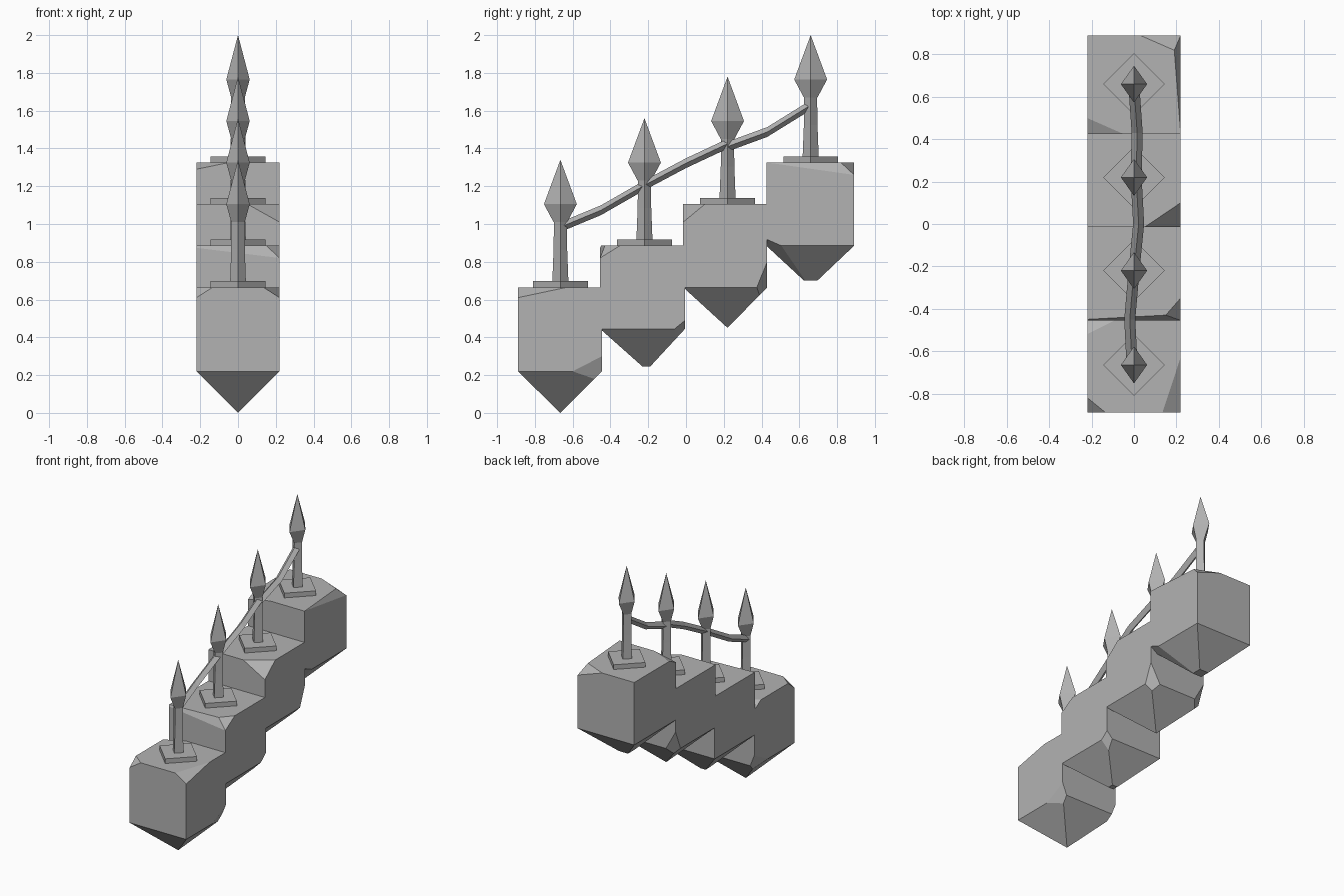
import bpy, bmesh
from mathutils import Vector

if "Cube" in bpy.data.objects:
    bpy.data.objects.remove(bpy.data.objects["Cube"], do_unlink=True)

stone = bpy.data.materials.new("grey_stone")
stone.use_nodes = True
GREY = (0.45, 0.45, 0.45, 1)
stone.diffuse_color = GREY
stone.node_tree.nodes["Principled BSDF"].inputs["Base Color"].default_value = GREY


def square(c, rx, ry):
    return [(c[0] + sx * rx, c[1] + sy * ry, c[2])
            for sx, sy in ((-1, -1), (1, -1), (1, 1), (-1, 1))]


def diamond(c, rx, ry):
    return [(c[0] + sx * rx, c[1] + sy * ry, c[2])
            for sx, sy in ((0, -1), (1, 0), (0, 1), (-1, 0))]


def upright_diamond(c, r):
    return [(c[0] + sx * r, c[1], c[2] + sz * r)
            for sx, sz in ((0, -1), (1, 0), (0, 1), (-1, 0))]


def loft(name, rings, cuts=()):
    """Skin four-sided rings into a solid, then slice off chips."""
    bm = bmesh.new()
    loops = [[bm.verts.new(p) for p in ring] for ring in rings]
    for a, b in zip(loops, loops[1:]):
        for i in range(4):
            j = (i + 1) % 4
            bm.faces.new((a[i], a[j], b[j], b[i]))
    bm.faces.new(loops[0][::-1])
    bm.faces.new(loops[-1])
    bmesh.ops.remove_doubles(bm, verts=bm.verts, dist=0.0005)
    centre = sum((v.co for v in bm.verts), Vector()) / len(bm.verts)
    for cut in cuts:
        p, q, r = map(Vector, cut)
        n = (q - p).cross(r - p).normalized()
        if n.dot(centre - p) > 0:
            n = -n
        bmesh.ops.bisect_plane(bm, geom=bm.verts[:] + bm.edges[:] + bm.faces[:],
                               dist=1e-5, plane_co=p, plane_no=n, clear_outer=True)
        rim = [e for e in bm.edges if e.is_boundary]
        bmesh.ops.holes_fill(bm, edges=rim, sides=0)
    bmesh.ops.recalc_face_normals(bm, faces=bm.faces)
    mesh = bpy.data.meshes.new(name)
    bm.to_mesh(mesh)
    bm.free()
    mesh.materials.append(stone)
    obj = bpy.data.objects.new(name, mesh)
    bpy.context.collection.objects.link(obj)
    return obj


def mirrored(cut):
    return [(-x, y, z) for x, y, z in cut]


W = 0.22
# Chipped corners of each step, three points per slicing plane
low_chip = [(W, -0.445, 0.30), (W, -0.60, 0.22), (0.18, -0.485, 0.18)]
mid_chip = [(W, 0.43, 0.80), (W, 0.375, 0.665), (0.18, 0.39, 0.63)]
chips = [
    [[(W, -0.63, 0.665), (0.15, -0.89, 0.655), (W, -0.89, 0.61)],
     [(-W, -0.82, 0.665), (-0.15, -0.89, 0.655), (-W, -0.89, 0.61)],
     [(-W, -0.52, 0.665), (-0.07, -0.445, 0.665), (-W, -0.445, 0.62)],
     low_chip, mirrored(low_chip)],
    [[(W, -0.35, 0.885), (0.15, -0.43, 0.885), (W, -0.455, 0.82)],
     [(0.15, -0.43, 0.885), (-W, -0.45, 0.885), (W, -0.455, 0.82)],
     [(W, -0.005, 0.49), (W, -0.06, 0.445), (0.18, -0.04, 0.42)]],
    [[(W, 0.10, 1.105), (0.05, -0.015, 1.105), (W, -0.015, 1.01)],
     mid_chip, mirrored(mid_chip)],
    [[(W, 0.43, 1.325), (0.19, 0.82, 1.325), (W, 0.89, 1.26)],
     [(0.03, 0.89, 1.325), (0.19, 0.82, 1.325), (W, 0.89, 1.26)],
     [(-W, 0.50, 1.325), (-0.05, 0.425, 1.325), (-W, 0.425, 1.29)],
     [(W, 0.425, 0.92), (W, 0.505, 0.885), (0.17, 0.425, 0.885)]],
]

# Steps: front y, back y, cube bottom, top, tip y, tip z, tip half size
steps = [
    (-0.89, -0.445, 0.22, 0.665, -0.665, 0.0, 0.0),
    (-0.455, -0.005, 0.445, 0.885, -0.21, 0.245, 0.02),
    (-0.015, 0.43, 0.665, 1.105, 0.22, 0.45, 0.0),
    (0.425, 0.89, 0.885, 1.325, 0.66, 0.70, 0.035),
]
posts = [-0.665, -0.22, 0.22, 0.66]
for k, (y0, y1, low, top, ty, tz, tr) in enumerate(steps):
    mid, half = (y0 + y1) / 2, (y1 - y0) / 2
    loft(f"step_{k + 1}", [square((0, ty, tz), tr, tr),
                           square((0, mid, low), W, half),
                           square((0, mid, top), W, half)], chips[k])
    # Post foot, shaft and spear head
    y = posts[k]
    loft(f"post_foot_{k + 1}", [diamond((0, y, top - 0.02), 0.145, 0.145),
                                diamond((0, y, top + 0.033), 0.145, 0.145)])
    shaft = [(0.02, 0.042, 0.043), (0.2, 0.036, 0.036), (0.36, 0.036, 0.034)]
    loft(f"post_shaft_{k + 1}",
         [diamond((0, y, top + h), rx, ry) for h, rx, ry in shaft])
    head = [(0.345, 0.036, 0.036), (0.44, 0.062, 0.087), (0.675, 0, 0)]
    loft(f"spear_head_{k + 1}",
         [diamond((0, y, top + h), rx, ry) for h, rx, ry in head])

# Handrail sections strung between the posts
rails = [
    [(-0.01, -0.65, 0.99), (-0.02, -0.45, 1.073), (0, -0.22, 1.205)],
    [(0, -0.22, 1.205), (0.022, 0, 1.322), (0.01, 0.22, 1.425)],
    [(0.01, 0.22, 1.41), (0.015, 0.43, 1.487), (0, 0.645, 1.62)],
]
for k, path in enumerate(rails):
    loft(f"handrail_{k + 1}", [upright_diamond(p, 0.026) for p in path])
